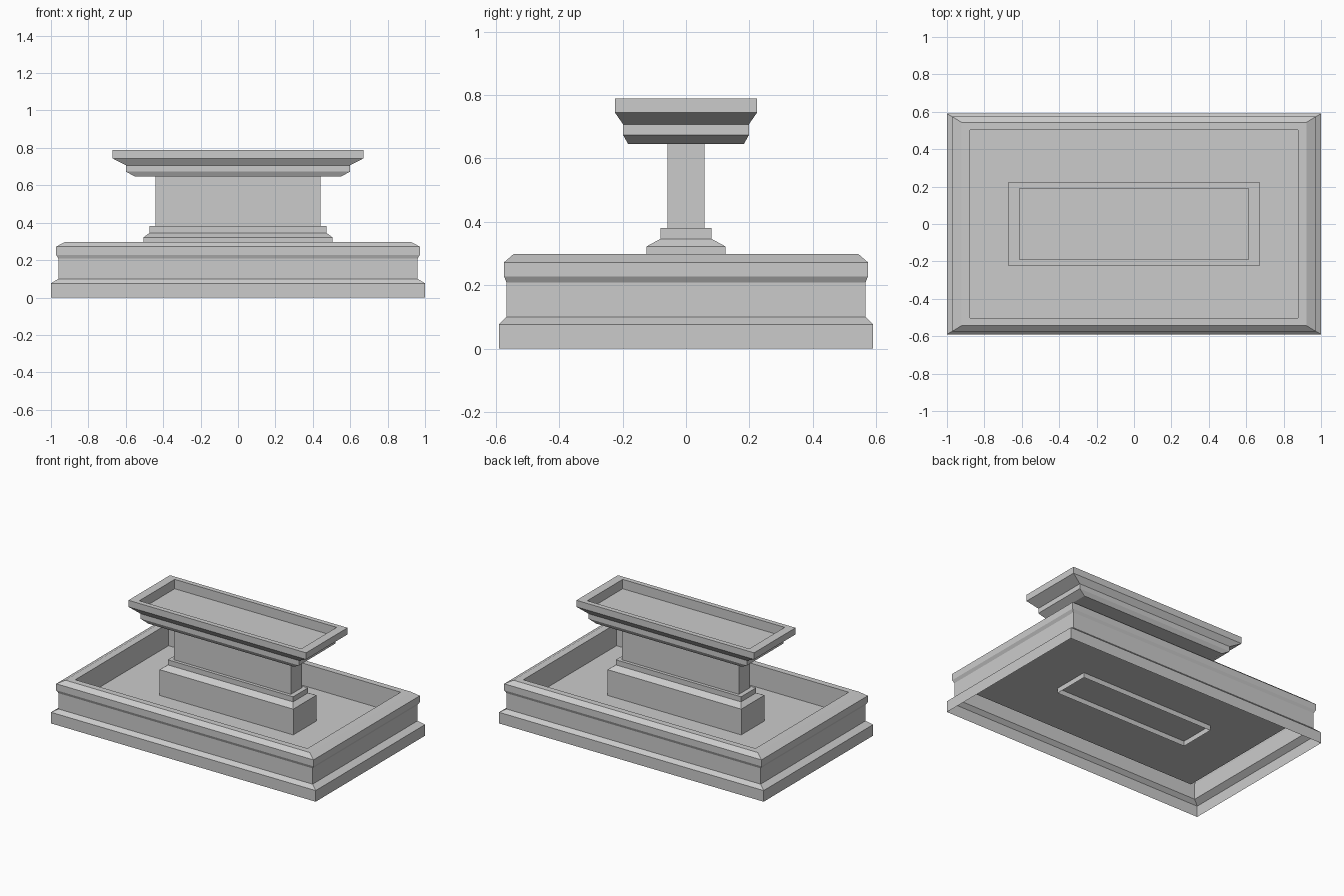
import bpy


def loft(name, rings, cap_start=False, cap_end=False):
    """Stack rectangular rings (half_x, half_y, z) into one flat-faced shell."""
    verts, faces = [], []
    for hx, hy, z in rings:
        verts += [(-hx, -hy, z), (hx, -hy, z), (hx, hy, z), (-hx, hy, z)]
    for r in range(len(rings) - 1):
        a, b = r * 4, r * 4 + 4
        for i in range(4):
            j = (i + 1) % 4
            faces.append((a + i, a + j, b + j, b + i))
    if cap_start:
        faces.append((3, 2, 1, 0))
    if cap_end:
        n = len(verts)
        faces.append((n - 4, n - 3, n - 2, n - 1))
    mesh = bpy.data.meshes.new(name)
    mesh.from_pydata(verts, [], faces)
    obj = bpy.data.objects.new(name, mesh)
    bpy.context.collection.objects.link(obj)
    return obj


# Lower basin: moulded outside, bevelled rim, sunken floor, open underneath
loft("lower_basin", [
    (1.0, 0.59, 0.0),
    (1.0, 0.59, 0.076),
    (0.96, 0.566, 0.10),
    (0.96, 0.566, 0.208),
    (0.972, 0.574, 0.228),
    (0.972, 0.574, 0.272),
    (0.923, 0.544, 0.298),
    (0.877, 0.503, 0.298),
    (0.877, 0.503, 0.146),
], cap_end=True)

# Pedestal: stepped plinth and slab column, open foot just below the basin floor
loft("pedestal", [
    (0.505, 0.125, 0.112),
    (0.505, 0.125, 0.322),
    (0.473, 0.081, 0.346),
    (0.473, 0.081, 0.381),
    (0.441, 0.059, 0.381),
    (0.441, 0.059, 0.646),
])

# Upper tray: two flared mouldings, flat rim and shallow recess
loft("upper_tray", [
    (0.55, 0.183, 0.646),
    (0.599, 0.198, 0.673),
    (0.599, 0.198, 0.707),
    (0.671, 0.224, 0.744),
    (0.671, 0.224, 0.789),
    (0.612, 0.191, 0.789),
    (0.612, 0.191, 0.725),
], cap_start=True, cap_end=True)
